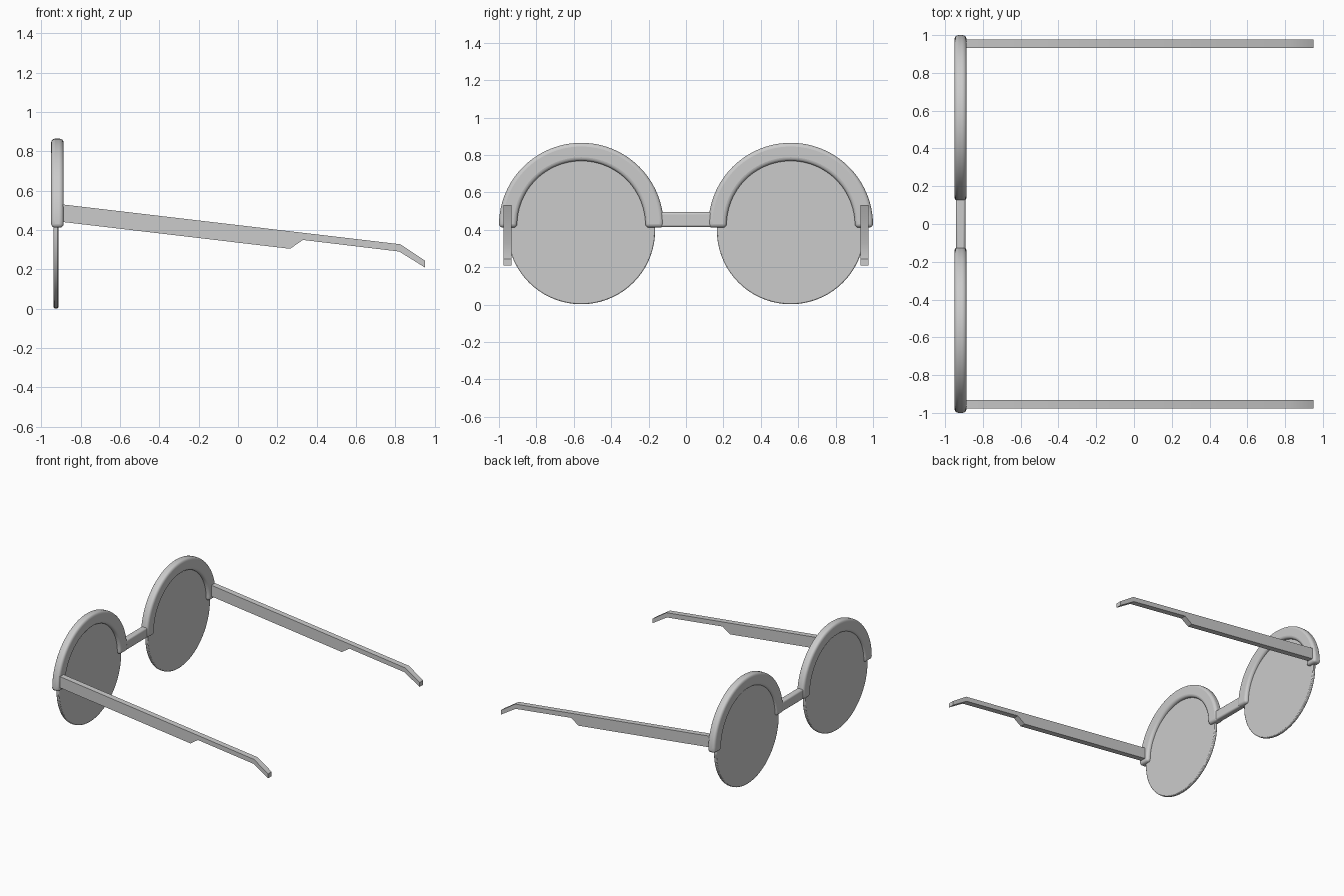
import bpy, bmesh
from math import cos, sin, pi, radians

if "Cube" in bpy.data.objects:
    bpy.data.objects.remove(bpy.data.objects["Cube"])

LENS_Y, RIM_Z = 0.56, 0.425


def finish(name, bm, bevel=0.0, segments=3, mirror=True):
    """Turn a bmesh into an object, with rounded edges and a mirrored twin."""
    bmesh.ops.recalc_face_normals(bm, faces=bm.faces)
    mesh = bpy.data.meshes.new(name)
    bm.to_mesh(mesh)
    bm.free()
    ob = bpy.data.objects.new(name, mesh)
    bpy.context.collection.objects.link(ob)
    if bevel:
        mod = ob.modifiers.new("round_edges", 'BEVEL')
        mod.width, mod.segments = bevel, segments
        mod.limit_method, mod.angle_limit = 'ANGLE', radians(40)
    if mirror:
        mod = ob.modifiers.new("mirror", 'MIRROR')
        mod.use_axis = (False, True, False)
    bpy.ops.object.select_all(action='DESELECT')
    ob.select_set(True)
    bpy.context.view_layer.objects.active = ob
    bpy.ops.object.shade_smooth_by_angle(angle=radians(35))
    return ob


def prism(bm, points, offset):
    """Extrude a closed outline by an offset vector."""
    face = bm.faces.new([bm.verts.new(p) for p in points])
    res = bmesh.ops.extrude_face_region(bm, geom=[face], use_keep_orig=True)
    verts = [g for g in res['geom'] if isinstance(g, bmesh.types.BMVert)]
    bmesh.ops.translate(bm, verts=verts, vec=offset)


# Lens: thin round disc with softened edge
bm = bmesh.new()
ring = [(-0.937, LENS_Y + 0.395 * cos(2 * pi * i / 72), 0.397 + 0.395 * sin(2 * pi * i / 72))
        for i in range(72)]
prism(bm, ring, (0.024, 0, 0))
finish("lens", bm, 0.006, 2)

# Brow rim: rectangular section swept over the upper half of the lens
bm = bmesh.new()
section = [(-0.95, 0.343), (-0.95, 0.44), (-0.887, 0.44), (-0.887, 0.343)]
N = 48
stations = [(0, 0.412 - RIM_Z)] + [(pi * i / N, 0) for i in range(N + 1)] + [(pi, 0.412 - RIM_Z)]
rings = [[bm.verts.new((x, LENS_Y + r * cos(a), RIM_Z + r * sin(a) + dz)) for x, r in section]
         for a, dz in stations]
# drop the seam stations so the rounded ends have room
for idx in (-2, 1):
    for v in rings.pop(idx):
        bm.verts.remove(v)
for a, b in zip(rings, rings[1:]):
    for k in range(4):
        bm.faces.new((a[k], a[(k + 1) % 4], b[(k + 1) % 4], b[k]))
bm.faces.new(rings[0])
bm.faces.new(rings[-1])
finish("brow_rim", bm, 0.02, 4)

# Bridge bar between the rims
bm = bmesh.new()
prism(bm, [(-0.943, -0.16, 0.414), (-0.893, -0.16, 0.414),
           (-0.893, -0.16, 0.495), (-0.943, -0.16, 0.495)], (0, 0.32, 0))
finish("bridge", bm, 0.012, 3, mirror=False)

# Temple arm: side profile with a step and a drooping ear tip
bm = bmesh.new()
profile = [(-0.905, 0.532), (0.825, 0.328), (0.95, 0.245), (0.95, 0.21),
           (0.82, 0.291), (0.33, 0.35), (0.265, 0.305), (-0.905, 0.443)]
prism(bm, [(x, 0.932, z) for x, z in profile], (0, 0.045, 0))
finish("temple_arm", bm)
